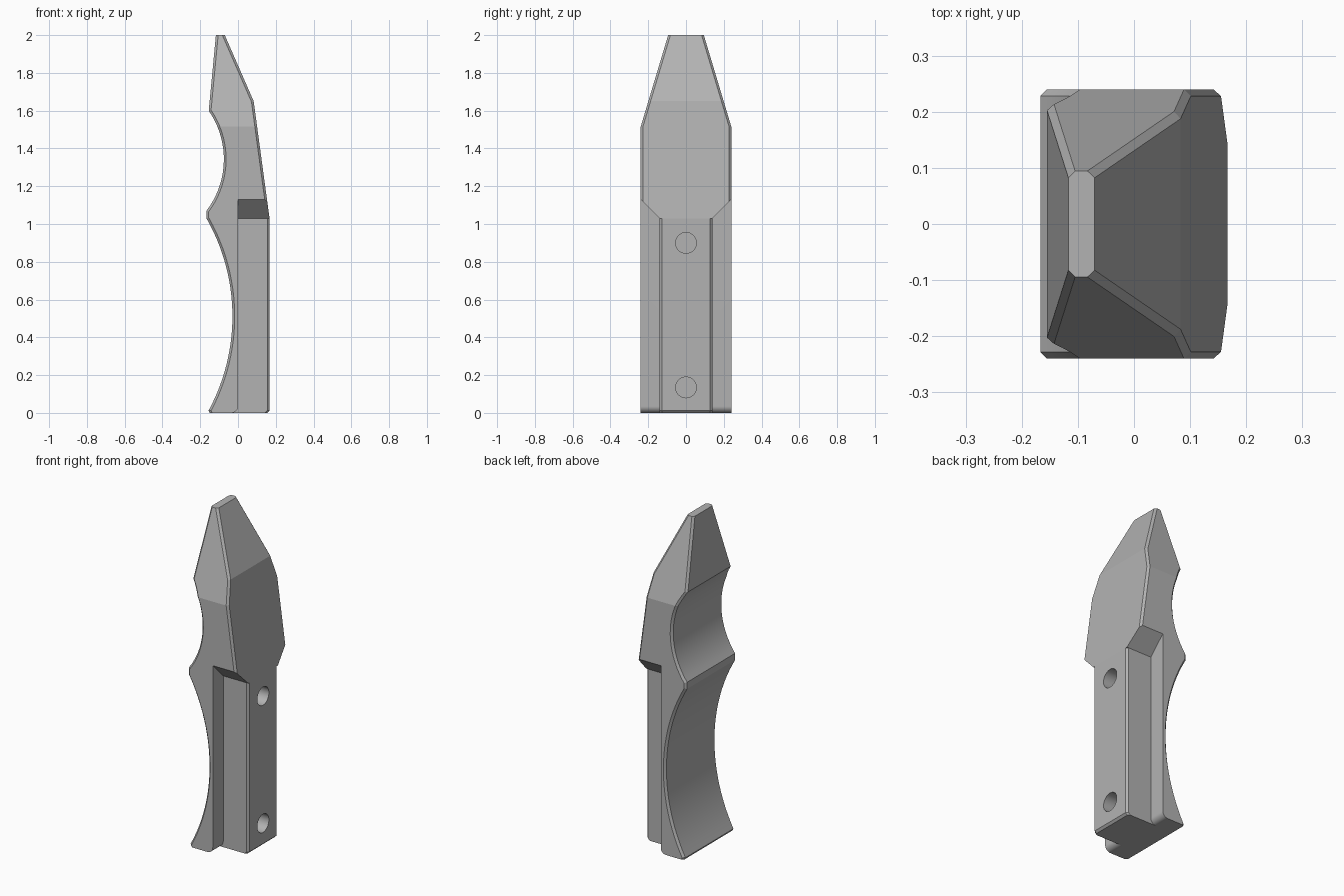
import bpy, bmesh, math
from mathutils import Vector

cube = bpy.data.objects.get("Cube")
if cube:
    bpy.data.objects.remove(cube, do_unlink=True)

W, RAIL, X_OUT, STEP, BEV = 0.24, 0.14, 0.167, 1.03, 0.012
TAPER_Z, LIP, HOLE = 1.515, 0.035, 0.055

grey = bpy.data.materials.new("plain grey")
grey.use_nodes = True
grey.diffuse_color = (0.45, 0.45, 0.45, 1)
grey.node_tree.nodes["Principled BSDF"].inputs["Base Color"].default_value = (0.45, 0.45, 0.45, 1)


def arc(a, b, sag, n):
    """Points from a to b on a circle bulging towards +x by sag."""
    a, b = Vector(a), Vector(b)
    half = (b - a).length / 2
    r = (half * half + sag * sag) / (2 * sag)
    along = (b - a).normalized()
    side = Vector((along.y, -along.x))
    centre = (a + b) / 2 + side * (sag - r)
    t = math.asin(half / r)
    angles = [-t + 2 * t * i / n for i in range(n + 1)]
    return [centre + along * r * math.sin(k) + side * r * math.cos(k) for k in angles]


def inset(points, gaps):
    """Move each edge of a clockwise outline inwards by its own gap."""
    normals = []
    for i, p in enumerate(points):
        d = (Vector(points[(i + 1) % len(points)]) - Vector(p)).normalized()
        normals.append(Vector((d.y, -d.x)))
    result = []
    for i, p in enumerate(points):
        m, n, a, b = normals[i - 1], normals[i], gaps[i - 1], gaps[i]
        det = m.x * n.y - m.y * n.x
        result.append((p[0] + (a * n.y - b * m.y) / det, p[1] + (m.x * b - n.x * a) / det))
    return result


def loft(layers):
    """Closed solid through (y, xz outline) layers."""
    bm = bmesh.new()
    loops = [[bm.verts.new((p[0], y, p[1])) for p in pts] for y, pts in layers]
    for lo, hi in zip(loops, loops[1:]):
        for i in range(len(lo)):
            bm.faces.new((lo[i - 1], lo[i], hi[i], hi[i - 1]))
    bm.faces.new(loops[0])
    bm.faces.new(loops[-1])
    bm.normal_update()
    return bm


def finish(bm, name):
    """Turn the mesh into an object with smooth curves and crisp edges."""
    bmesh.ops.recalc_face_normals(bm, faces=bm.faces[:])
    mesh = bpy.data.meshes.new(name)
    bm.to_mesh(mesh)
    bm.free()
    mesh.materials.append(grey)
    obj = bpy.data.objects.new(name, mesh)
    bpy.context.collection.objects.link(obj)
    bpy.ops.object.select_all(action="DESELECT")
    obj.select_set(True)
    bpy.context.view_layer.objects.active = obj
    bpy.ops.object.shade_smooth_by_angle(angle=math.radians(10))


# Side profile: pointed head, sloped step, rounded flange end, two finger grooves
turn = [math.pi / 2 * (1 - i / 12) for i in range(13)]
lip = [(LIP * (math.sin(t) - 1), LIP * (1 - math.cos(t))) for t in turn]
grooves = arc((-0.156, 0.012), (-X_OUT, 1.03), 0.132, 24)
grooves += arc((-X_OUT, 1.07), (-0.155, 1.6), 0.086, 18)


def profile(y):
    rise = max(0, y - RAIL)
    step_x = X_OUT - rise * (X_OUT - 0.083) / (1.65 - STEP)
    head = [(-0.07, 2), (0.083, 1.65), (step_x, STEP + rise), (0, STEP + rise)]
    return head + lip + [(-0.15, 0)] + grooves + [(-0.117, 2)]


# Only the outer outline is chamfered, not the step, flange end or tip
gaps = [BEV] * 2 + [0] * (len(lip) + 2) + [BEV] * (len(grooves) + 1) + [0]
flank = inset(profile(W), gaps)
half = [(RAIL, profile(RAIL)), (W - BEV, profile(W - BEV)), (W, flank)]
grip = loft([(-y, pts) for y, pts in reversed(half)] + half)

# Flanks tapering to the tip
bmesh.ops.bisect_plane(grip, geom=grip.verts[:] + grip.edges[:] + grip.faces[:],
                       plane_co=(0, 0, TAPER_Z), plane_no=(0, 0, 1))
for v in grip.verts:
    narrow = max(0, v.co.z - TAPER_Z) * 0.3 * min(1, abs(v.co.y) / (W - BEV))
    v.co.y -= math.copysign(narrow, v.co.y)
finish(grip, "pointed_grip")


# Central rail with chamfered edges
def rail_outline(x):
    return [(x, STEP), (x, BEV), (x - BEV, 0), (-LIP, 0), (0, LIP), (0, STEP)]


FLAT = RAIL - BEV
rail = loft([(-RAIL, rail_outline(X_OUT - BEV)), (-FLAT, rail_outline(X_OUT)),
             (0, rail_outline(X_OUT)),
             (FLAT, rail_outline(X_OUT)), (RAIL, rail_outline(X_OUT - BEV))])

# Rail face rebuilt in two halves around the blind screw holes
front = [f for f in rail.faces if f.normal.x > 0.99]
front += [f for f in rail.faces if f.normal.x < -0.99 and f.calc_center_median().x > 0.1]
bmesh.ops.delete(rail, geom=front, context="FACES_ONLY")


def add_face(points):
    rail.faces.new([rail.verts.new(p) for p in points])


for s in (-1, 1):
    edge = [(X_OUT, s * FLAT, BEV), (X_OUT, 0, BEV)]
    for z in (0.135, 0.9):
        sweep = [math.pi * i / 24 for i in range(25)]
        rim = [(s * HOLE * math.sin(t), z - HOLE * math.cos(t)) for t in sweep]
        outer = [(X_OUT, *p) for p in rim]
        inner = [(X_OUT - 0.13, *p) for p in rim]
        edge += outer
        add_face(inner)
        for i in range(24):
            add_face((outer[i], outer[i + 1], inner[i + 1], inner[i]))
    add_face(edge + [(X_OUT, 0, STEP), (X_OUT, s * FLAT, STEP)])
bmesh.ops.remove_doubles(rail, verts=rail.verts[:], dist=0.0001)
finish(rail, "screw_rail")
